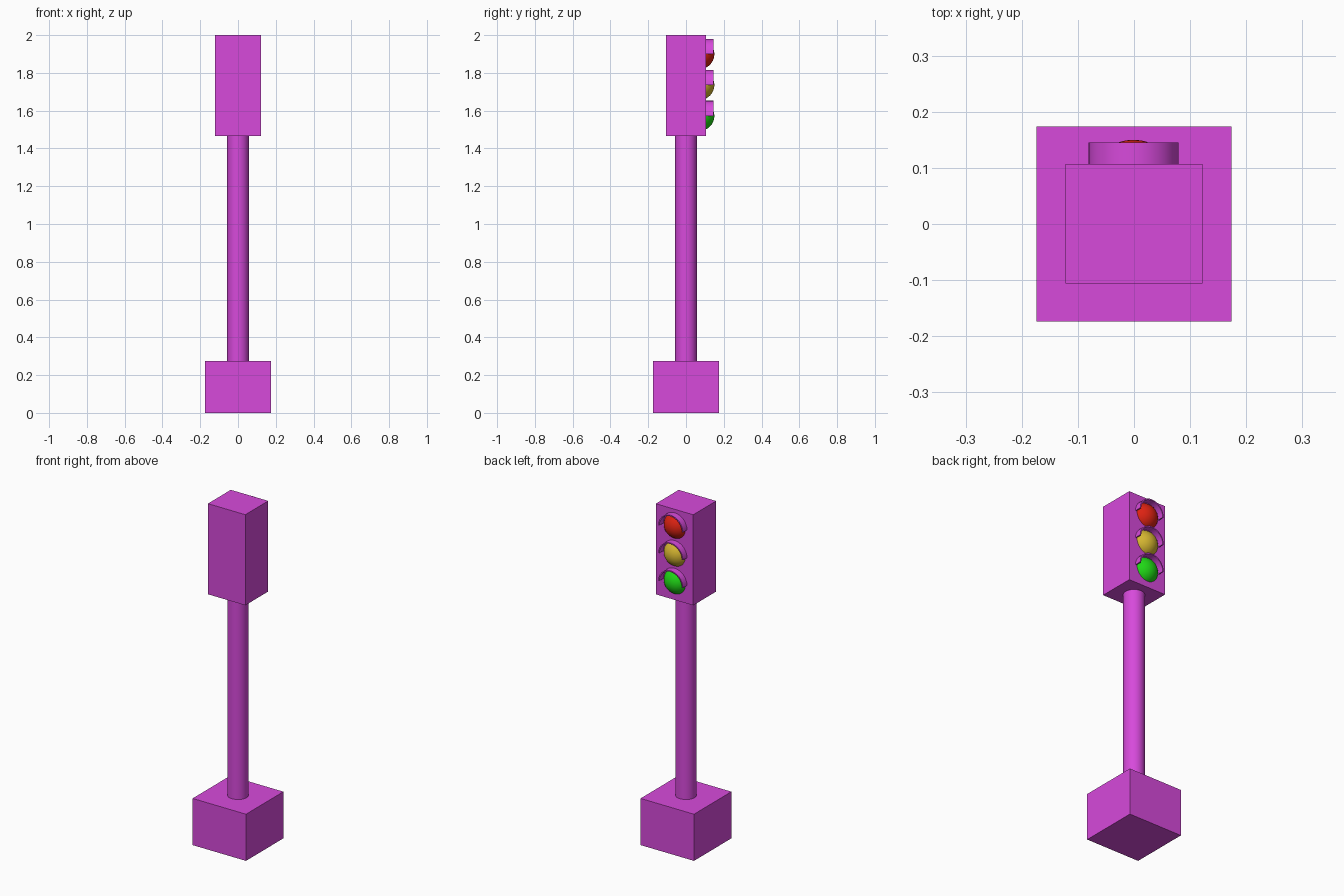
import bpy, bmesh, math
from mathutils import Matrix

if "Cube" in bpy.data.objects:
    bpy.data.objects.remove(bpy.data.objects["Cube"])


def material(name, rgb):
    m = bpy.data.materials.new(name)
    m.diffuse_color = (*rgb, 1)
    m.use_nodes = True
    m.node_tree.nodes["Principled BSDF"].inputs["Base Color"].default_value = m.diffuse_color
    return m


PURPLE = material("purple", (0.68, 0.068, 0.71))
RED = material("red", (0.72, 0.016, 0.006))
YELLOW = material("yellow", (0.66, 0.46, 0.03))
GREEN = material("green", (0.014, 0.68, 0.008))


def finish(name, bm, mat, smooth=False):
    bmesh.ops.recalc_face_normals(bm, faces=bm.faces)
    me = bpy.data.meshes.new(name)
    bm.to_mesh(me)
    bm.free()
    me.materials.append(mat)
    ob = bpy.data.objects.new(name, me)
    bpy.context.collection.objects.link(ob)
    if smooth:
        bpy.ops.object.select_all(action='DESELECT')
        ob.select_set(True)
        bpy.context.view_layer.objects.active = ob
        bpy.ops.object.shade_smooth_by_angle(angle=math.radians(35))
    return ob


def box(name, lo, hi, mat):
    bm = bmesh.new()
    size = [b - a for a, b in zip(lo, hi)]
    mid = [(a + b) / 2 for a, b in zip(lo, hi)]
    bmesh.ops.create_cube(bm, size=1, matrix=Matrix.Translation(mid) @ Matrix.Diagonal((*size, 1)))
    return finish(name, bm, mat)


FACE_Y = 0.107   # lamp side of the housing
LAMP_X = -0.001

# base block and lamp housing
box("base", (-0.174, -0.174, 0), (0.174, 0.174, 0.275), PURPLE)
box("lamp_housing", (-0.122, -0.106, 1.466), (0.122, FACE_Y, 2.0), PURPLE)

# round pole
bm = bmesh.new()
bmesh.ops.create_cone(bm, cap_ends=True, segments=32, radius1=0.057, radius2=0.057,
                      depth=1.21, matrix=Matrix.Translation((0, 0, 0.87)))
finish("pole", bm, PURPLE, True)


def lamp(name, z, mat, radius=0.07, bulge=0.043):
    # domed lens: a sphere cap standing out of the housing
    R = (radius ** 2 + bulge ** 2) / (2 * bulge)
    bm = bmesh.new()
    place = Matrix.Translation((LAMP_X, FACE_Y + bulge - R, z)) @ Matrix.Rotation(-math.pi / 2, 4, 'X')
    bmesh.ops.create_uvsphere(bm, u_segments=32, v_segments=32, radius=R, matrix=place)
    bmesh.ops.bisect_plane(bm, geom=bm.verts[:] + bm.edges[:] + bm.faces[:],
                           plane_co=(0, FACE_Y - 0.002, 0), plane_no=(0, 1, 0), clear_inner=True)
    finish(name + "_lens", bm, mat, True)


def visor(name, z, outer=0.0805, inner=0.074, depth=0.038, n=16):
    # half-ring hood over the upper half of the lens
    bm = bmesh.new()
    rings = []
    for i in range(n + 1):
        a = math.pi * i / n
        rings.append([bm.verts.new((LAMP_X + r * math.cos(a), y, z + r * math.sin(a)))
                      for r, y in ((outer, FACE_Y - 0.002), (outer, FACE_Y + depth),
                                   (inner, FACE_Y + depth), (inner, FACE_Y - 0.002))])
    for p, q in zip(rings, rings[1:]):
        for k in range(4):
            bm.faces.new((p[k], p[(k + 1) % 4], q[(k + 1) % 4], q[k]))
    bm.faces.new(rings[0])
    bm.faces.new(rings[-1])
    finish(name + "_visor", bm, PURPLE, True)


# three lamps from top to bottom
for i, (name, mat) in enumerate((("red", RED), ("yellow", YELLOW), ("green", GREEN))):
    z = 1.899 - 0.1635 * i
    lamp(name, z, mat)
    visor(name, z)
